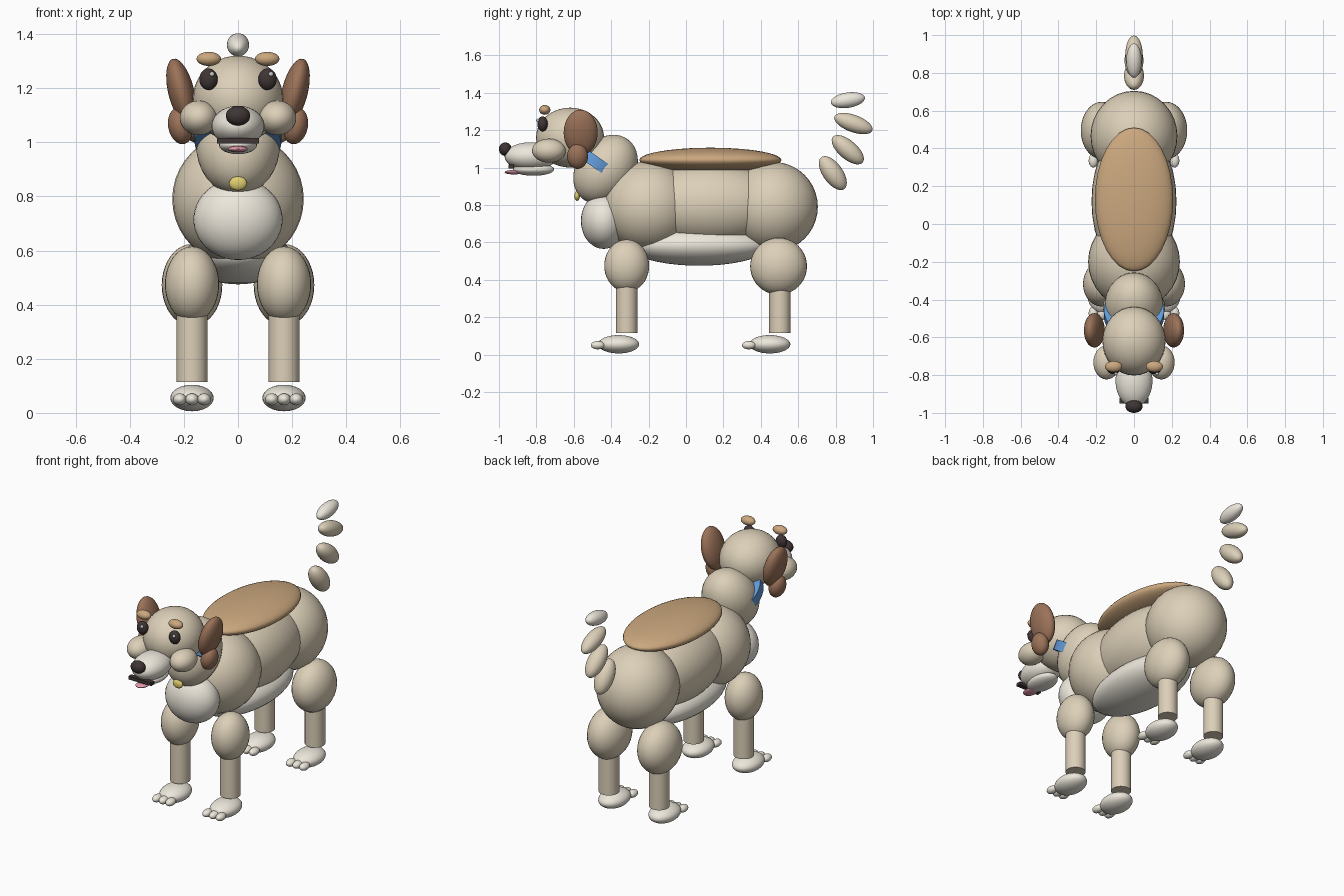
import bpy, math

if "Cube" in bpy.data.objects:
    bpy.data.objects.remove(bpy.data.objects["Cube"])


def mat(name, r, g, b):
    m = bpy.data.materials.new(name)
    m.diffuse_color = (r, g, b, 1)
    m.use_nodes = True
    m.node_tree.nodes["Principled BSDF"].inputs["Base Color"].default_value = m.diffuse_color
    return m


TAN = mat("tan", .72, .63, .48)
CREAM = mat("cream", .84, .80, .71)
PATCH = mat("patch_brown", .60, .39, .21)
DARK = mat("ear_brown", .33, .17, .10)
BLACK = mat("black", .05, .035, .035)
BLUE = mat("blue", .12, .32, .68)
GOLD = mat("gold", .75, .62, .16)
PINK = mat("pink", .80, .33, .42)
WHITE = mat("white", .95, .95, .95)


def finish(name, loc, scale, m, rot):
    o = bpy.context.object
    o.name = name
    o.location, o.scale, o.rotation_euler = loc, scale, rot
    o.data.materials.append(m)
    return o


def blob(name, loc, radii, m, rot=(0, 0, 0)):
    bpy.ops.mesh.primitive_uv_sphere_add(segments=32, ring_count=20)
    bpy.ops.object.shade_smooth()
    return finish(name, loc, radii, m, rot)


def tube(name, loc, r, h, m, rot=(0, 0, 0)):
    bpy.ops.mesh.primitive_cylinder_add(vertices=32, radius=r, depth=h)
    bpy.ops.object.shade_smooth_by_angle()
    return finish(name, loc, (1, 1, 1), m, rot)


# body
blob("chest", (0, -.20, .79), (.243, .25, .243), TAN)
blob("torso", (0, .12, .80), (.225, .40, .225), TAN)
blob("hips", (0, .465, .79), (.23, .24, .24), TAN)
blob("belly", (0, .07, .585), (.19, .38, .11), CREAM)
blob("chest_patch", (0, -.44, .715), (.165, .122, .15), CREAM)
blob("back_patch", (0, .13, 1.04), (.207, .38, .066), PATCH)

# neck, collar and tag
blob("neck", (0, -.43, .99), (.155, .155, .20), TAN, (-.65, 0, 0))
tube("collar", (0, -.47, 1.02), .16, .06, BLUE, (-.6, 0, 0))
blob("tag", (0, -.582, .848), (.033, .015, .026), GOLD)

# head and face
blob("head", (0, -.62, 1.16), (.167, .182, .16), TAN)
blob("muzzle", (0, -.83, 1.06), (.098, .14, .075), CREAM)
blob("jaw", (0, -.815, .99), (.07, .11, .034), CREAM)
blob("nose", (0, -.966, 1.098), (.045, .034, .036), BLACK)
blob("tongue", (0, -.92, .975), (.036, .05, .012), PINK)
bpy.ops.mesh.primitive_cube_add(size=1)
finish("mouth", (0, -.935, 1.005), (.155, .03, .02), BLACK, (0, 0, 0))

for s, side in ((-1, "left"), (1, "right")):
    blob(f"cheek_{side}", (s * .145, -.733, 1.09), (.07, .09, .064), TAN)
    blob(f"eye_{side}", (s * .109, -.767, 1.233), (.034, .028, .04), BLACK)
    blob(f"eye_glint_{side}", (s * .109 + .013, -.792, 1.252), (.009,) * 3, WHITE)
    blob(f"brow_{side}", (s * .108, -.755, 1.308), (.045, .03, .026), PATCH)
    blob(f"ear_{side}", (s * .21, -.563, 1.187), (.048, .091, .125), DARK, (0, s * .24, 0))
    blob(f"ear_tip_{side}", (s * .213, -.58, 1.06), (.045, .056, .068), DARK, (0, s * .2, 0))

# legs, paws and toes
for s, side in ((-1, "left"), (1, "right")):
    x = s * .17
    for end, y, radii, z, paw_y in (("front", -.317, (.10, .12, .14), .475, -.36),
                                    ("rear", .495, (.112, .152, .152), .472, .448)):
        tag = f"{end}_{side}"
        blob(f"thigh_{tag}", (x, y, z), radii, TAN)
        tube(f"shin_{tag}", (x, y + (.007 if end == "rear" else 0), .265), .057, .30, TAN)
        blob(f"paw_{tag}", (x, paw_y, .055), (.08, .11, .049), CREAM)
        for i in (-1, 0, 1):
            blob(f"toe_{tag}_{i + 2}", (x + i * .045, paw_y - .112, .05), (.025, .037, .022), CREAM)

# tail segments curling upward
for i, (y, z, w, length, a) in enumerate((
        (.785, .97, .053, .105, .62), (.865, 1.095, .05, .105, .86),
        (.895, 1.235, .046, .108, 1.22), (.865, 1.36, .041, .092, 1.69))):
    if i == 3:
        rot = -1.42
    else:
        rot = a
    blob(f"tail_{i + 1}", (0, y, z), (w, w, length), CREAM if i == 3 else TAN, (rot, 0, 0))
